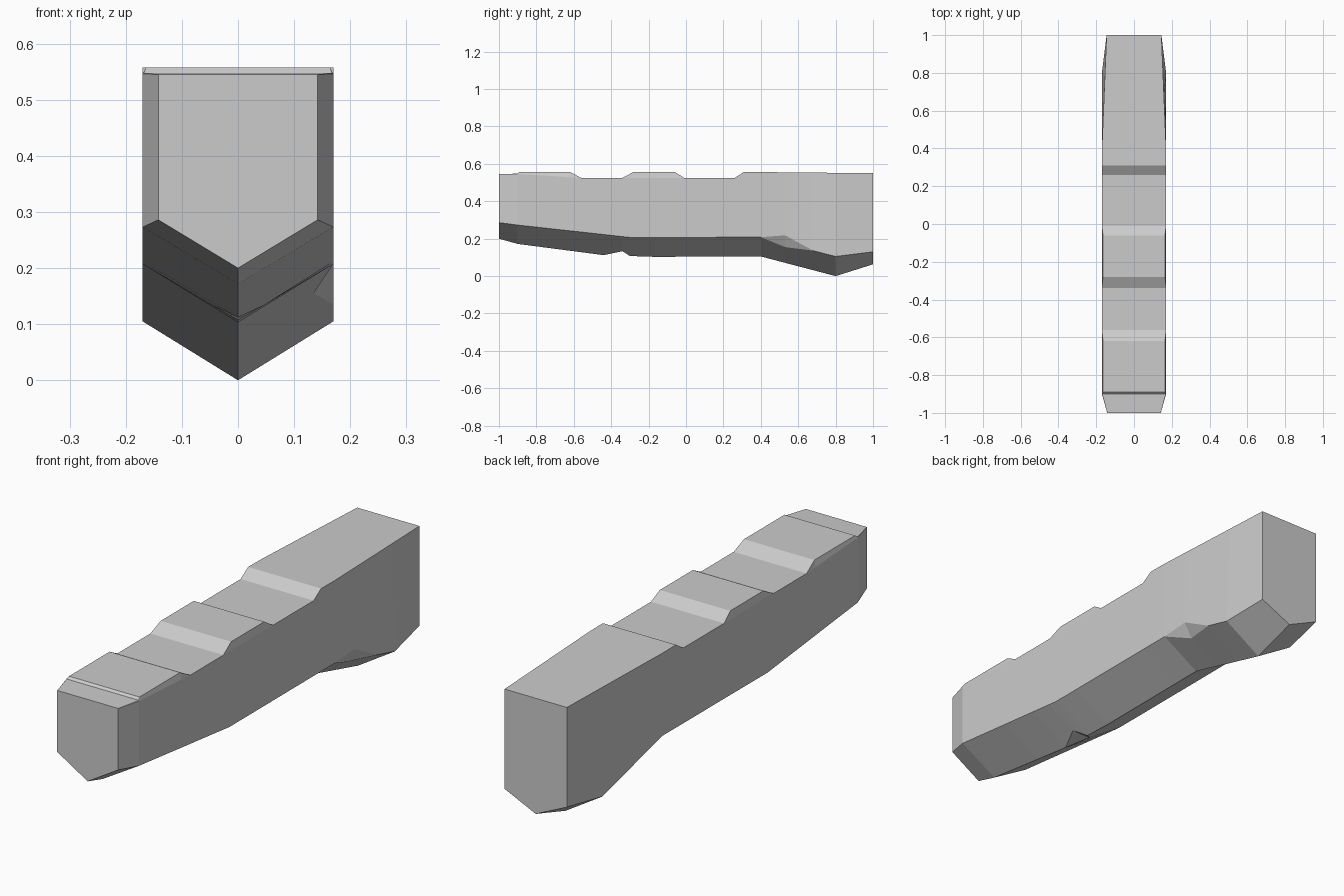
import bpy, bmesh

cube = bpy.data.objects.get("Cube")
if cube:
    bpy.data.objects.remove(cube, do_unlink=True)

# Lengthwise outlines as (y, value) points
TOP = [(-1, .545), (-.9, .548), (-.89, .557), (-.62, .557), (-.56, .525), (-.34, .525),
       (-.28, .557), (-.06, .557), (-.01, .525), (.26, .525), (.31, .557), (1, .55)]
SHOULDER = [(-1, .545), (-.9, .546), (-.56, .525), (.26, .525), (.31, .555), (1, .55)]
TOP_WIDTH = [(-1, .142), (-.9, .168), (-.89, .164), (-.62, .164), (-.56, .17), (-.34, .17),
             (-.28, .164), (-.06, .164), (-.01, .17), (.4, .17), (1, .145)]
SHOULDER_WIDTH = [(-1, .142), (-.9, .17), (.4, .17), (1, .145)]
SIDE_WIDTH = [(-1, .142), (-.9, .17), (.8, .17), (1, .145)]
SIDE = [(-1, .286), (-.9, .273), (-.3, .207), (.4, .208), (.8, .105), (1, .13)]
KEEL = [(-1, .2), (-.9, .172), (-.44, .112), (-.17, .103), (.4, .105), (.8, 0), (1, .063)]
KEEL_CHIP, SIDE_CHIP, CHIP_END = -.34, .53, .68


def at(outline, y):
    """Value of an outline at y, in straight segments."""
    for (a, p), (b, q) in zip(outline, outline[1:]):
        if y <= b:
            return p + (q - p) * (y - a) / (b - a)
    return outline[-1][1]


def section(y):
    """Pointed cross-section, with chips at two stations."""
    tw, sw, w = at(TOP_WIDTH, y), at(SHOULDER_WIDTH, y), at(SIDE_WIDTH, y)
    top, shoulder, side, keel = (at(o, y) for o in (TOP, SHOULDER, SIDE, KEEL))
    shoulder = min(shoulder, top)
    corner, chip = (w, side), (w, side)
    if y == SIDE_CHIP:
        corner, chip = (w, .218), (.135, .155)
    k, kz = (.045, .133) if y == KEEL_CHIP else (0, keel)
    return [(-tw, top), (tw, top), (sw, shoulder), corner, chip,
            (k, kz), (-k, kz), (-w, side), (-sw, shoulder)]


# Body lofted through all stations
stations = {y for o in (TOP, SHOULDER, SIDE, KEEL, TOP_WIDTH, SIDE_WIDTH) for y, _ in o}
stations = sorted(stations | {KEEL_CHIP, SIDE_CHIP, CHIP_END})
bm = bmesh.new()
rings = [[bm.verts.new((x, y, z)) for x, z in section(y)] for y in stations]
for a, b in zip(rings, rings[1:]):
    for i in range(len(a)):
        j = (i + 1) % len(a)
        bm.faces.new((a[i], a[j], b[j], b[i]))
bm.faces.new(rings[0])
bm.faces.new(rings[-1])
bmesh.ops.remove_doubles(bm, verts=bm.verts[:], dist=.0005)
bmesh.ops.recalc_face_normals(bm, faces=bm.faces[:])
mesh = bpy.data.meshes.new("notched_beam")
bm.to_mesh(mesh)
bm.free()
beam = bpy.data.objects.new("notched_beam", mesh)
bpy.context.collection.objects.link(beam)

# Plain grey
grey = bpy.data.materials.new("light_grey")
grey.use_nodes = True
color = (.6, .6, .6, 1)
grey.diffuse_color = color
grey.node_tree.nodes["Principled BSDF"].inputs["Base Color"].default_value = color
mesh.materials.append(grey)
